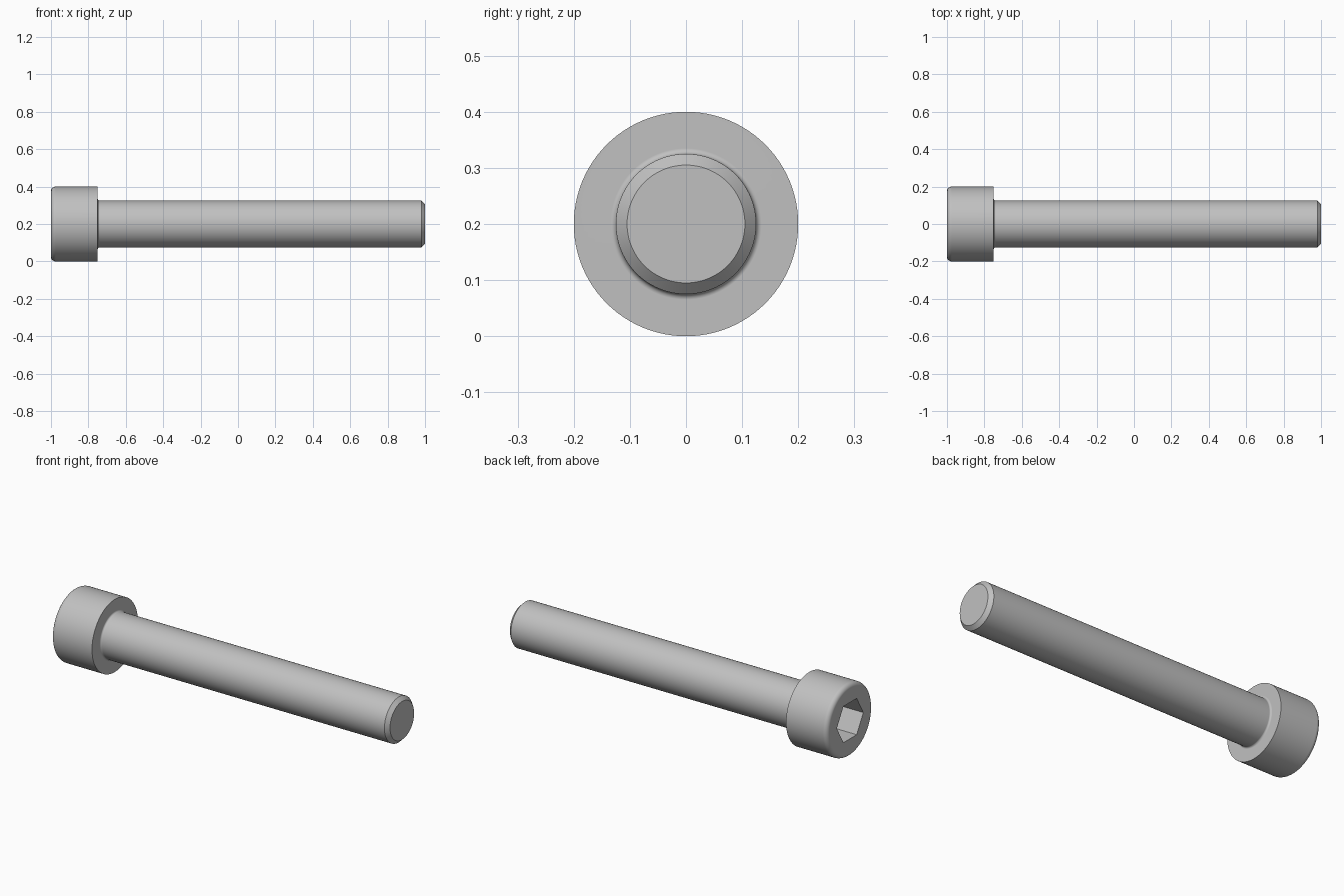
import bpy, bmesh
from math import sin, cos, pi, radians
from mathutils import Matrix, Vector

if "Cube" in bpy.data.objects:
    bpy.data.objects.remove(bpy.data.objects["Cube"], do_unlink=True)

AXIS_Z = 0.2
HEAD_R, SHANK_R, TIP_R = 0.2, 0.125, 0.105
HEAD_X, SEAT_X, TIP_X = -1.0, -0.75, 1.0
ROUND, FILLET, CHAMFER = 0.025, 0.01, 0.02
SOCKET_FLATS, SOCKET_DEPTH = 0.2, 0.125

steel = bpy.data.materials.new("steel grey")
steel.use_nodes = True
colour = (0.53, 0.53, 0.53, 1)
steel.diffuse_color = colour
steel.node_tree.nodes["Principled BSDF"].inputs["Base Color"].default_value = colour


def make_object(name, bm):
    bmesh.ops.recalc_face_normals(bm, faces=bm.faces)
    mesh = bpy.data.meshes.new(name)
    bm.to_mesh(mesh)
    bm.free()
    mesh.materials.append(steel)
    obj = bpy.data.objects.new(name, mesh)
    bpy.context.collection.objects.link(obj)
    obj.location.z = AXIS_Z
    return obj


def arc(cx, cr, radius, start, end, steps=6):
    angles = [radians(start + (end - start) * i / steps) for i in range(steps + 1)]
    return [(cx + radius * cos(a), cr + radius * sin(a)) for a in angles]


def lathe(name, profile, sides=96):
    """Revolve (x, radius) points about the x axis and cap both ends."""
    bm = bmesh.new()
    rings = [[bm.verts.new((x, r * cos(2 * pi * i / sides), r * sin(2 * pi * i / sides)))
              for i in range(sides)] for x, r in profile]
    for a, b in zip(rings, rings[1:]):
        for i in range(sides):
            j = (i + 1) % sides
            bm.faces.new((a[i], a[j], b[j], b[i]))
    bm.faces.new(rings[0])
    bm.faces.new(rings[-1])
    return make_object(name, bm)


# Rounded head, small fillet under it, plain shank and chamfered tip
profile = arc(HEAD_X + ROUND, HEAD_R - ROUND, ROUND, 180, 90)
profile.append((SEAT_X, HEAD_R))
profile += arc(SEAT_X + FILLET, SHANK_R + FILLET, FILLET, 180, 270)
profile += [(TIP_X - CHAMFER, SHANK_R), (TIP_X, TIP_R)]
bolt = lathe("socket_head_bolt", profile)

# Hexagonal socket cutter, with flats at top and bottom
bm = bmesh.new()
corner = SOCKET_FLATS / 2 / cos(pi / 6)
hexagon = bm.faces.new([bm.verts.new((HEAD_X + SOCKET_DEPTH, corner * cos(i * pi / 3),
                                      corner * sin(i * pi / 3))) for i in range(6)])
sweep = bmesh.ops.extrude_face_region(bm, geom=[hexagon], use_keep_orig=True)
bmesh.ops.translate(bm, vec=(-SOCKET_DEPTH * 2, 0, 0),
                    verts=[v for v in sweep["geom"] if isinstance(v, bmesh.types.BMVert)])
cutter = make_object("hex_socket_cutter", bm)
cutter.hide_render = True

# Cut the socket, then shade
bpy.ops.object.select_all(action="DESELECT")
bpy.context.view_layer.objects.active = bolt
bolt.select_set(True)
cut = bolt.modifiers.new("socket", "BOOLEAN")
cut.operation = "DIFFERENCE"
cut.solver = "EXACT"
cut.object = cutter
bpy.ops.object.modifier_apply(modifier=cut.name)
bpy.data.objects.remove(cutter, do_unlink=True)
bpy.ops.object.shade_smooth_by_angle(angle=radians(30))
weighted = bolt.modifiers.new("flat_caps", "WEIGHTED_NORMAL")
weighted.keep_sharp = True
